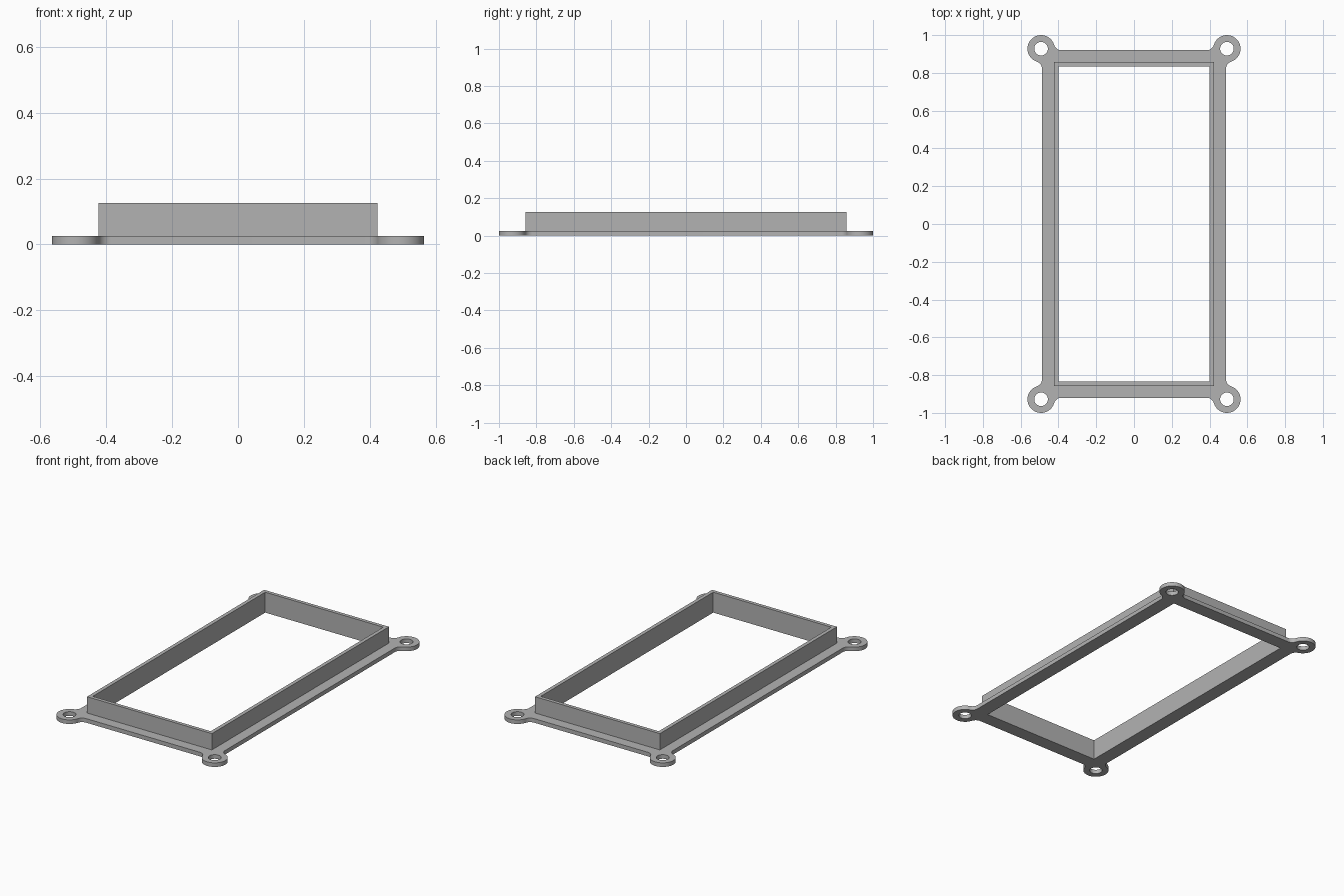
import bpy, bmesh
from math import pi, cos, sin, sqrt, atan2

cube = bpy.data.objects.get("Cube")
if cube:
    bpy.data.objects.remove(cube)

# Main dimensions (half sizes in plan)
INNER = (0.40, 0.835)
WALL = (0.423, 0.857)
PLATE = (0.487, 0.92)
EAR = (0.492, 0.928)
EAR_R, HOLE_R, FILLET_R = 0.072, 0.036, 0.04
PLATE_TOP, WALL_TOP = 0.025, 0.125

grey = bpy.data.materials.new("plain grey")
grey.use_nodes = True
grey.diffuse_color = (0.45, 0.45, 0.45, 1)
grey.node_tree.nodes["Principled BSDF"].inputs["Base Color"].default_value = (0.45, 0.45, 0.45, 1)


def arc(centre, r, a0, a1, n):
    angles = [a0 + (a1 - a0) * i / n for i in range(n + 1)]
    return [(centre[0] + r * cos(a), centre[1] + r * sin(a)) for a in angles]


def rectangle(half):
    x, y = half
    return [(x, y), (-x, y), (-x, -y), (x, -y)]


def plate_corner():
    """Side fillet, round ear, end fillet of one corner, anticlockwise."""
    reach = EAR_R + FILLET_R
    dx = PLATE[0] + FILLET_R - EAR[0]
    dy = PLATE[1] + FILLET_R - EAR[1]
    side = (EAR[0] + dx, EAR[1] - sqrt(reach**2 - dx**2))
    end = (EAR[0] - sqrt(reach**2 - dy**2), EAR[1] + dy)
    a_side = atan2(side[1] - EAR[1], side[0] - EAR[0])
    a_end = atan2(end[1] - EAR[1], end[0] - EAR[0])
    return (arc(side, FILLET_R, pi, a_side + pi, 10)
            + arc(EAR, EAR_R, a_side, a_end, 36)[1:-1]
            + arc(end, FILLET_R, a_end - pi, -pi / 2, 10))


def slab(name, loops, z0, z1):
    """Fill the loops (outline and holes) and extrude upwards."""
    bm = bmesh.new()
    edges = []
    for loop in loops:
        vs = [bm.verts.new((x, y, z0)) for x, y in loop]
        edges += [bm.edges.new((vs[i - 1], vs[i])) for i in range(len(vs))]
    bmesh.ops.triangle_fill(bm, edges=edges, use_beauty=True, normal=(0, 0, 1))
    top = bmesh.ops.extrude_face_region(bm, geom=bm.faces[:])["geom"]
    bmesh.ops.translate(bm, vec=(0, 0, z1 - z0),
                        verts=[g for g in top if isinstance(g, bmesh.types.BMVert)])
    bmesh.ops.recalc_face_normals(bm, faces=bm.faces[:])
    mesh = bpy.data.meshes.new(name)
    bm.to_mesh(mesh)
    bm.free()
    mesh.materials.append(grey)
    obj = bpy.data.objects.new(name, mesh)
    bpy.context.collection.objects.link(obj)
    bpy.ops.object.select_all(action="DESELECT")
    obj.select_set(True)
    bpy.context.view_layer.objects.active = obj
    bpy.ops.object.shade_smooth_by_angle(angle=pi / 6)
    return obj


# Flat base plate with four screw ears
outline, holes = [], []
for sx, sy in rectangle((1, 1)):
    pts = [(sx * x, sy * y) for x, y in plate_corner()]
    outline += pts if sx * sy > 0 else pts[::-1]
    holes.append(arc((sx * EAR[0], sy * EAR[1]), HOLE_R, 0, 2 * pi, 32)[:-1])
slab("base_plate", [outline, rectangle(INNER)] + holes, 0, PLATE_TOP)

# Thin upright rim around the opening
slab("raised_rim", [rectangle(WALL), rectangle(INNER)], PLATE_TOP, WALL_TOP)
